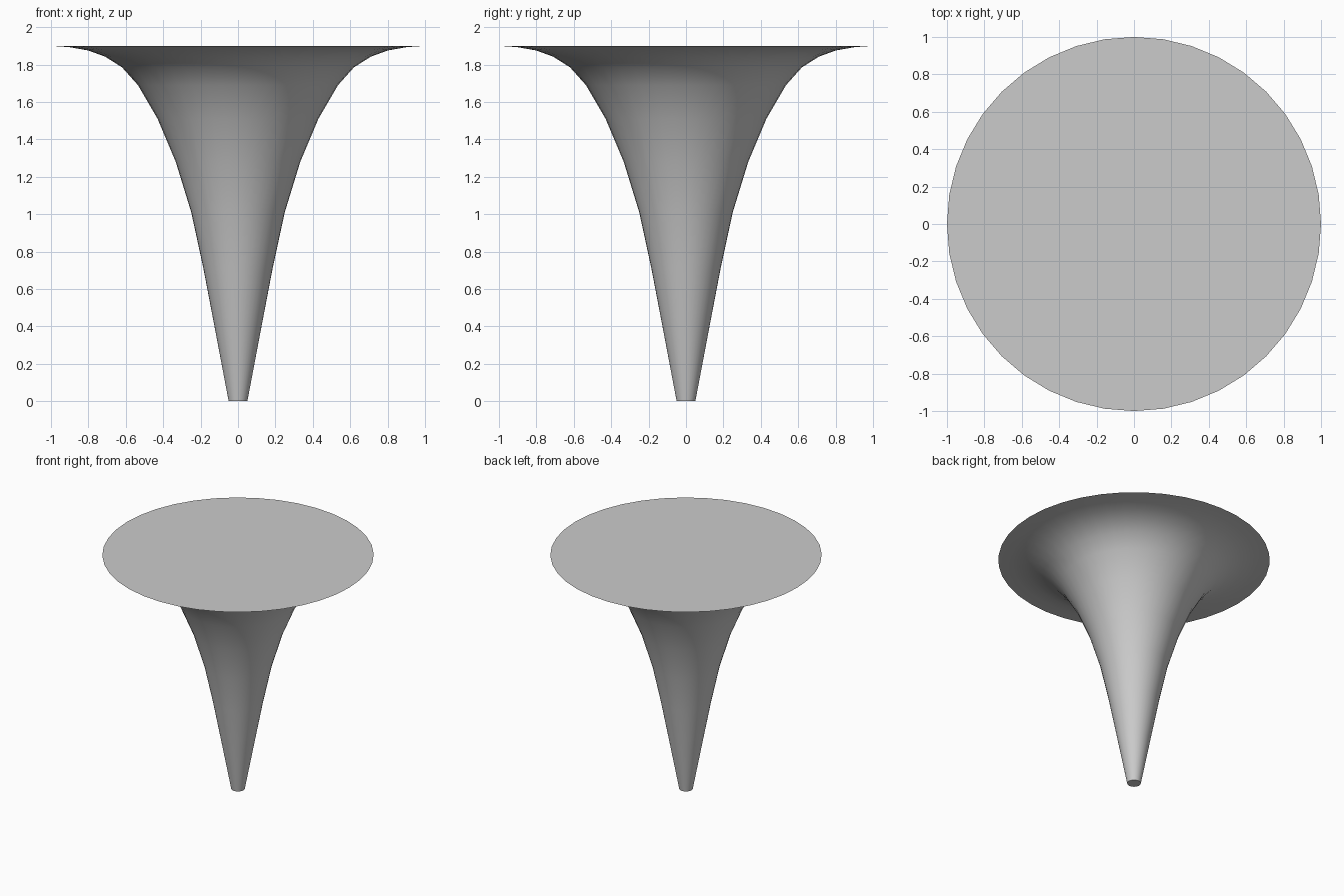
import bpy, bmesh, math

if "Cube" in bpy.data.objects:
    bpy.data.objects.remove(bpy.data.objects["Cube"])

SIDES = 40
# flared horn outline: (radius, height)
PROFILE = [(0.05, 0), (0.12, 0.37), (0.185, 0.71), (0.25, 1.01), (0.333, 1.28),
           (0.43, 1.51), (0.535, 1.69), (0.62, 1.785), (0.71, 1.842),
           (0.80, 1.875), (0.90, 1.893), (1.0, 1.9)]


def lathe(name, profile, sides):
    bm = bmesh.new()
    rings = []
    for r, z in profile:
        rings.append([bm.verts.new((r * math.cos(2 * math.pi * i / sides),
                                    r * math.sin(2 * math.pi * i / sides), z))
                      for i in range(sides)])
    for low, high in zip(rings, rings[1:]):
        for i in range(sides):
            j = (i + 1) % sides
            bm.faces.new((low[i], low[j], high[j], high[i]))
    # flat end caps
    bm.faces.new(rings[0][::-1])
    bm.faces.new(rings[-1])
    mesh = bpy.data.meshes.new(name)
    bm.to_mesh(mesh)
    bm.free()
    obj = bpy.data.objects.new(name, mesh)
    bpy.context.collection.objects.link(obj)
    return obj


# single solid body: narrow foot flaring into a flat round top
horn = lathe("flared_pedestal", PROFILE, SIDES)
bpy.context.view_layer.objects.active = horn
horn.select_set(True)
bpy.ops.object.shade_smooth_by_angle(angle=math.radians(30))
